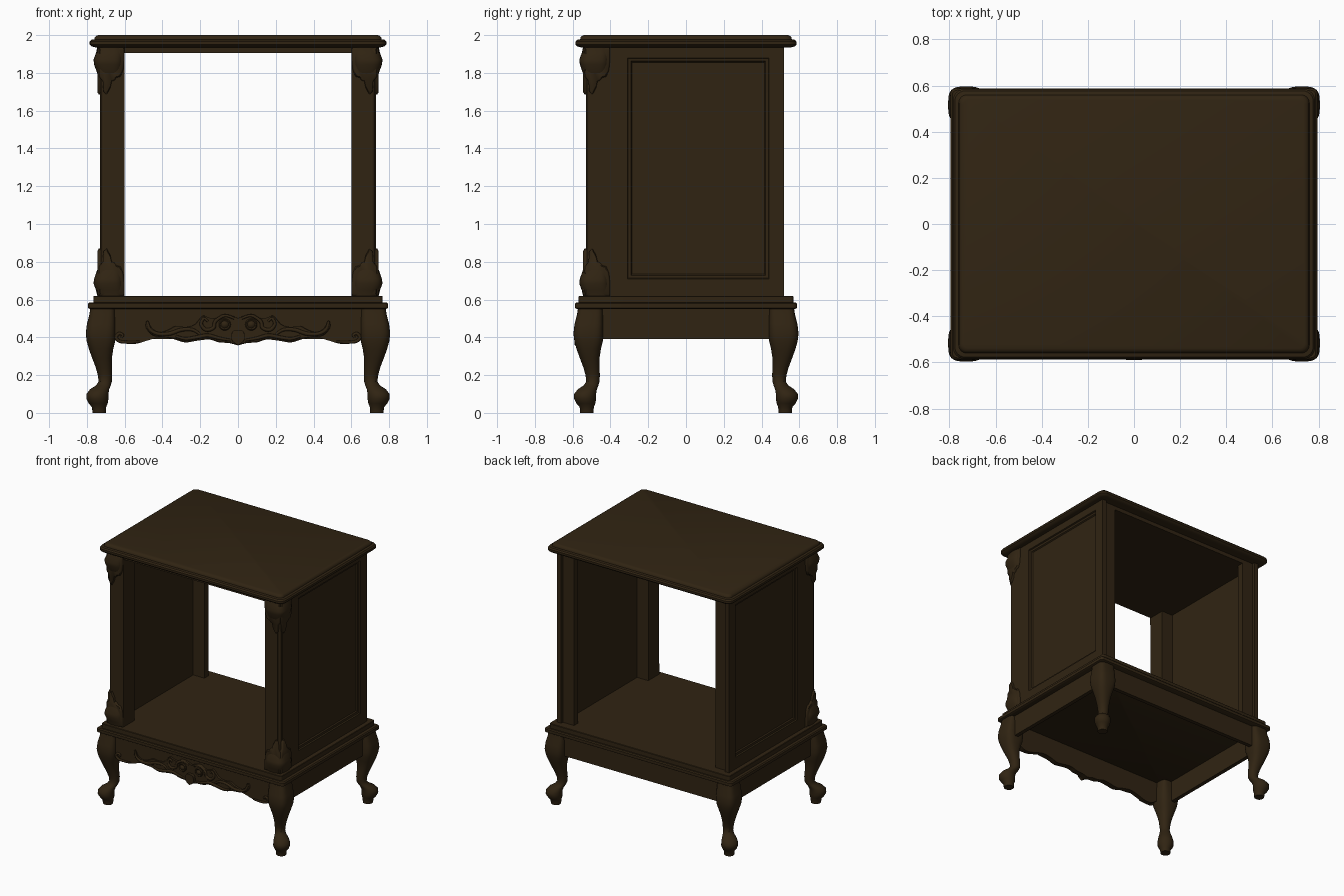
import bpy, bmesh, math
from mathutils import Vector

if "Cube" in bpy.data.objects:
    bpy.data.objects.remove(bpy.data.objects["Cube"])

wood = bpy.data.materials.new("dark walnut")
wood.diffuse_color = (0.030, 0.0175, 0.0062, 1)
wood.use_nodes = True
wood.node_tree.nodes["Principled BSDF"].inputs["Base Color"].default_value = wood.diffuse_color


def finish(name, bm, mirror=(False, False), angle=35):
    bmesh.ops.recalc_face_normals(bm, faces=bm.faces)
    me = bpy.data.meshes.new(name)
    bm.to_mesh(me)
    bm.free()
    me.materials.append(wood)
    for p in me.polygons:
        p.use_smooth = True
    me.set_sharp_from_angle(angle=math.radians(angle))
    ob = bpy.data.objects.new(name, me)
    bpy.context.collection.objects.link(ob)
    if any(mirror):
        m = ob.modifiers.new("Mirror", 'MIRROR')
        m.use_axis = (mirror[0], mirror[1], False)
        m.use_mirror_merge = False
    return ob


def loft(name, rings, mirror=(False, False), angle=35):
    """Skin a series of closed rings and cap both ends."""
    bm = bmesh.new()
    vs = [[bm.verts.new(p) for p in r] for r in rings]
    n = len(vs[0])
    for a, b in zip(vs, vs[1:]):
        for i in range(n):
            j = (i + 1) % n
            bm.faces.new((a[i], a[j], b[j], b[i]))
    bm.faces.new(vs[0][::-1])
    bm.faces.new(vs[-1])
    return finish(name, bm, mirror, angle)


def box(name, x, y, z, mirror=(False, False)):
    ring = lambda h: [(x[0], y[0], h), (x[1], y[0], h), (x[1], y[1], h), (x[0], y[1], h)]
    return loft(name, [ring(z[0]), ring(z[1])], mirror)


def round_rect(hx, hy, r, z, seg=6):
    pts = []
    for k, (sx, sy) in enumerate(((1, 1), (-1, 1), (-1, -1), (1, -1))):
        for i in range(seg + 1):
            a = math.pi / 2 * (k + i / seg)
            pts.append((sx * (hx - r) + r * math.cos(a), sy * (hy - r) + r * math.sin(a), z))
    return pts


def corner_ring(z, outer, inner, n, shift, side, seg=32):
    """Superellipse section lying on the diagonal of a corner."""
    c, r = (outer + inner) / 2, (outer - inner) / 2
    pts = []
    for i in range(seg):
        a = 2 * math.pi * i / seg
        u, v = math.cos(a), math.sin(a)
        f = lambda t: math.copysign(abs(t) ** (2 / n), t)
        pts.append((c + r * f(u), side * (c - shift + r * f(v)), z))
    return pts


def smooth(pts, closed=False, sub=4):
    """Catmull-Rom through 2D points."""
    out, n = [], len(pts)
    pts = [Vector(p) for p in pts]
    get = lambda i: pts[i % n] if closed else pts[max(0, min(n - 1, i))]
    for i in range(n if closed else n - 1):
        p0, p1, p2, p3 = (get(i + k) for k in (-1, 0, 1, 2))
        for s in range(sub):
            t = s / sub
            out.append(0.5 * (2 * p1 + (p2 - p0) * t + (2 * p0 - 5 * p1 + 4 * p2 - p3) * t * t
                              + (3 * p1 - p0 - 3 * p2 + p3) * t ** 3))
    return out if closed else out + [pts[-1]]


def tube(name, pts, r, y):
    """Tapering raised strand on the front apron."""
    pts, rings = smooth(pts), []
    for i, p in enumerate(pts):
        d = (pts[min(i + 1, len(pts) - 1)] - pts[max(i - 1, 0)]).normalized()
        rr = r * (0.45 + 0.55 * math.sin(math.pi * (0.1 + 0.8 * i / (len(pts) - 1))))
        ring = []
        for k in range(8):
            a = math.pi * k / 4
            q = p + Vector((-d.y, d.x)) * rr * math.cos(a)
            ring.append((q.x, y + rr * math.sin(a), q.y))
        rings.append(ring)
    return loft(name, rings, (True, False), 60)


# --- table top and mouldings -------------------------------------------------
loft("table_top", [round_rect(hx, hy, r, z) for hx, hy, r, z in (
    (.755, .555, .03, 1.935), (.775, .575, .04, 1.94), (.785, .585, .05, 1.95),
    (.785, .585, .05, 1.965), (.777, .577, .045, 1.975), (.760, .560, .035, 1.978),
    (.758, .558, .035, 1.988), (.750, .550, .03, 1.996), (.740, .540, .025, 2.0))])
box("ceiling_board", (-.70, .70), (-.53, .50), (1.905, 1.94))
loft("base_moulding_lower", [round_rect(hx, hy, .02, z) for hx, hy, z in (
    (.785, .578, .55), (.795, .587, .556), (.795, .587, .578), (.788, .580, .585))])
loft("base_moulding_upper", [round_rect(hx, hy, .015, z) for hx, hy, z in (
    (.765, .568, .583), (.765, .568, .617), (.762, .565, .62))])


# --- side walls with framed panel --------------------------------------------
def panel(x, y0, y1, z0, z1, d=0):
    return [(x, y0 + d, z0 + d), (x, y1 - d, z0 + d), (x, y1 - d, z1 - d), (x, y0 + d, z1 - d)]


full, inset = (-.41, .52, .62, 1.94), (-.31, .44, .71, 1.88)
loft("side_wall", [panel(.695, *full), panel(.73, *full), panel(.73, *inset),
                   panel(.72, *inset, .004), panel(.717, *inset, .018),
                   panel(.708, *inset, .024), panel(.708, *inset, .034)],
     (True, False), 20)

# --- posts --------------------------------------------------------------------
post = [(.60, -.53), (.705, -.53), (.705, -.505), (.73, -.505), (.73, -.40), (.60, -.40)]
loft("front_post", [[(x, y, z) for x, y in post] for z in (.62, 1.94)], (True, False))
bead = [(.708 + .017 * math.cos(a * math.pi / 6), -.508 + .017 * math.sin(a * math.pi / 6)) for a in range(12)]
loft("post_corner_bead", [[(x, y, z) for x, y in bead] for z in (.62, 1.94)], (True, False))
box("back_post", (.60, .695), (.45, .50), (.62, 1.94), (True, False))

# --- carved corner brackets, top and bottom of the front posts ----------------
bracket = ((0, .745, .60), (.03, .752, .60), (.065, .765, .605), (.09, .762, .607),
           (.13, .748, .612), (.155, .738, .625), (.165, .730, .64), (.20, .724, .66),
           (.23, .722, .675), (.25, .712, .69))
leaf = ((.602, 0), (.602, .07), (.608, .12), (.622, .155), (.642, .16), (.655, .175),
        (.668, .18), (.676, .215), (.695, .25), (.712, .235), (.716, .18), (.735, .155),
        (.74, .08), (.735, 0))
for label, z0, s in (("upper", 1.935, -1), ("lower", .62, 1)):
    loft(label + "_bracket", [corner_ring(z0 + s * h, o, i, 3, .2, -1) for h, o, i in bracket],
         (True, False), 40)
    for face in ("front", "side"):
        rings = []
        for depth, k in ((0, 1), (.012, 1), (.02, .9)):
            ring = []
            for u, h in leaf:
                u, h = .675 + (u - .675) * k, .11 + (h - .11) * k
                z = z0 + s * h
                ring.append((u, -.525 - depth, z) if face == "front" else (.725 + depth, -(u - .2), z))
            rings.append(ring)
        loft(f"{label}_{face}_leaf", rings, (True, False), 50)

# --- cabriole legs ------------------------------------------------------------
leg = ((.555, .782, .65, 4), (.52, .787, .65, 4), (.47, .800, .648, 3.6), (.42, .806, .648, 3.4),
       (.38, .801, .650, 3.1), (.34, .790, .660, 2.7), (.29, .772, .668, 2.4), (.24, .753, .668, 2.2),
       (.20, .742, .666, 2.1), (.165, .738, .668, 2), (.145, .752, .674, 2), (.125, .783, .682, 2),
       (.10, .802, .686, 2), (.075, .803, .686, 2), (.05, .790, .690, 2), (.03, .773, .698, 2),
       (0, .770, .70, 2.2))
loft("legs", [corner_ring(z, o, i, n, .21, 1) for z, o, i, n in leg], (True, True), 50)

# --- aprons -------------------------------------------------------------------
box("side_apron", (.72, .75), (-.47, .47), (.39, .555), (True, False))
box("back_apron", (-.67, .67), (.515, .545), (.39, .555))


def plate(name, half, y_back, y_front, bevel):
    """Symmetric carved plate from the right half of its outline."""
    right = smooth(half)
    outline = right + [Vector((-p.x, p.y)) for p in right[::-1] if p.x > 1e-5]
    mid = Vector((0, .45))
    rings = []
    for y, k in ((y_back, 1), (y_front + bevel, 1), (y_front, 1 - bevel * 2)):
        rings.append([(mid.x + (p.x - mid.x) * k, y, mid.y + (p.y - mid.y) * k) for p in outline])
    return loft(name, rings, angle=50)


edge = [(0, .357), (.05, .37), (.10, .373), (.15, .388), (.21, .383), (.28, .373), (.34, .39),
        (.41, .40), (.48, .383), (.54, .366), (.60, .368), (.65, .40), (.67, .42)]
front = smooth(edge)
front = [Vector((.67, .555))] + front[::-1]
front = front + [Vector((-p.x, p.y)) for p in front[::-1] if p.x > 1e-5]
loft("front_apron", [[(p.x, y, p.y) for p in front] for y in (-.52, -.553)])
plate("apron_carving", [(0, .50), (.03, .515), (.08, .522), (.12, .50), (.15, .503), (.185, .515),
      (.21, .49), (.235, .465), (.28, .455), (.33, .46), (.37, .44), (.42, .428), (.46, .45),
      (.482, .488), (.487, .45), (.45, .41), (.39, .40), (.34, .395), (.28, .378), (.21, .387),
      (.15, .392), (.10, .377), (.05, .373), (0, .36)], -.54, -.567, .006)
plate("apron_centre_shell", [(0, .44), (.025, .435), (.035, .41), (.03, .38), (0, .357)],
      -.56, -.59, .008)

# scrolling strands, mirrored left to right
tube("upper_scroll", [(.02, .50), (.07, .515), (.12, .485), (.13, .45), (.17, .44), (.195, .47),
                      (.18, .50), (.16, .485)], .010, -.567)
tube("leaf_sweep", [(.48, .485), (.465, .44), (.42, .418), (.36, .42), (.30, .44), (.24, .44),
                    (.20, .415)], .011, -.566)
tube("lower_scroll", [(.04, .385), (.10, .395), (.16, .41), (.22, .40), (.28, .392), (.33, .407)],
     .010, -.567)
tube("apron_end_curl", [(.52, .377), (.57, .374), (.625, .378), (.645, .40), (.63, .42),
                        (.61, .412), (.618, .398)], .009, -.556)

# rosettes
dome = [(.032, -.56), (.032, -.574), (.027, -.580), (.020, -.576), (.014, -.582), (.005, -.586)]
loft("rosette", [[(.07 + r * math.cos(a * math.pi / 10), y, .468 + r * math.sin(a * math.pi / 10))
                  for a in range(20)] for r, y in dome], (True, False))
